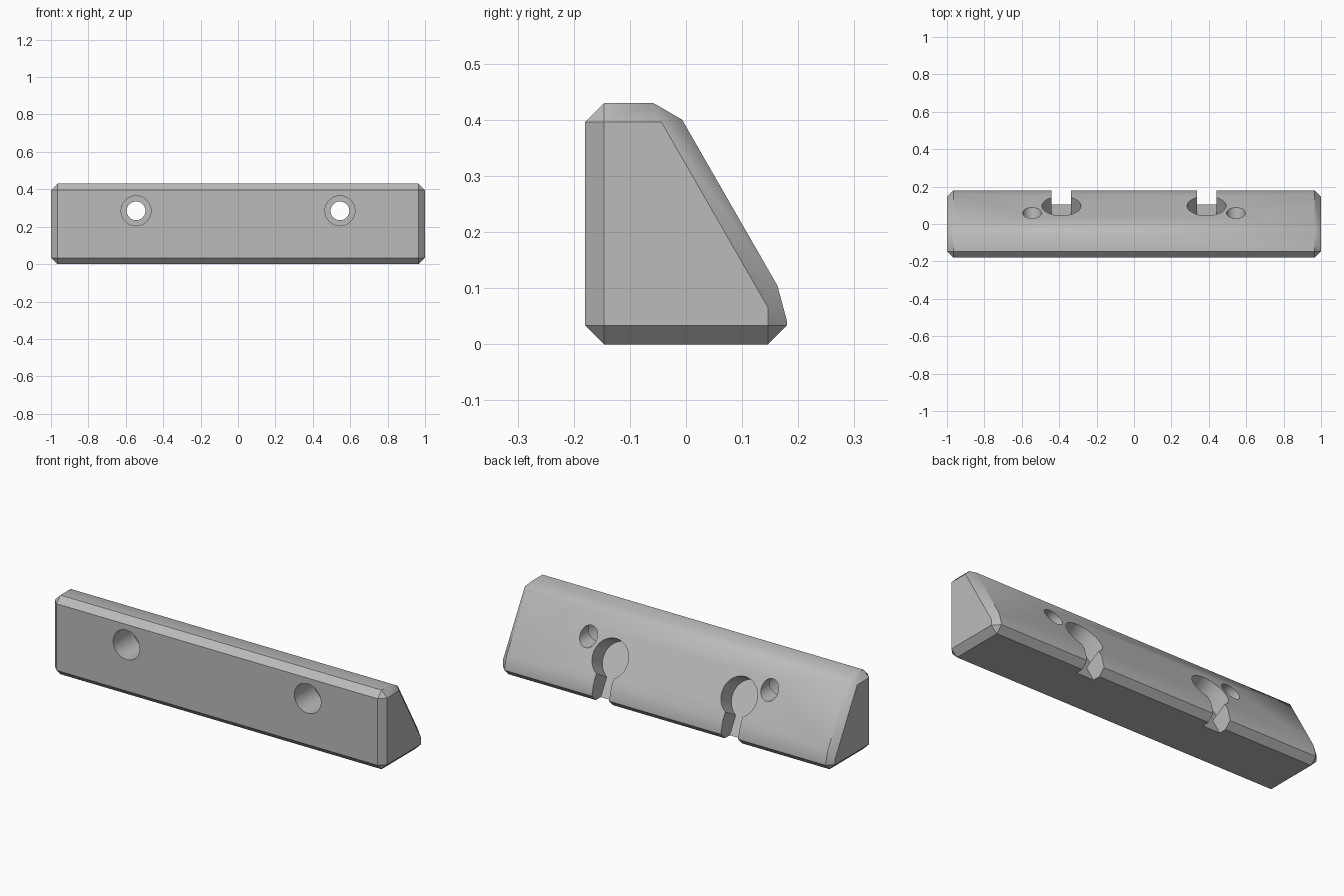
import bpy, bmesh, math
from mathutils import Matrix, Vector

default_cube = bpy.data.objects.get("Cube")
if default_cube:
    bpy.data.objects.remove(default_cube, do_unlink=True)

grey = bpy.data.materials.new("plain_grey")
grey.use_nodes = True
grey.diffuse_color = (0.5, 0.5, 0.5, 1)
grey.node_tree.nodes["Principled BSDF"].inputs["Base Color"].default_value = (0.5, 0.5, 0.5, 1)


def prism(name, outline, depth, matrix, bevel=0):
    """Extrude a flat outline along local z, place it, optionally chamfer every edge."""
    bm = bmesh.new()
    face = bm.faces.new([bm.verts.new((x, y, 0)) for x, y in outline])
    new = bmesh.ops.extrude_face_region(bm, geom=[face])["geom"]
    bmesh.ops.translate(bm, vec=(0, 0, depth),
                        verts=[v for v in new if isinstance(v, bmesh.types.BMVert)])
    bm.transform(matrix)
    bmesh.ops.recalc_face_normals(bm, faces=bm.faces[:])
    if bevel:
        bmesh.ops.bevel(bm, geom=bm.edges[:], offset=bevel, offset_type='OFFSET',
                        segments=1, profile=0.5, affect='EDGES')
    mesh = bpy.data.meshes.new(name)
    bm.to_mesh(mesh)
    bm.free()
    mesh.materials.append(grey)
    obj = bpy.data.objects.new(name, mesh)
    bpy.context.collection.objects.link(obj)
    return obj


def arc(radius, start=0, end=360, steps=64):
    angles = [math.radians(start + (end - start) * i / steps) for i in range(steps + 1)]
    if end - start == 360:
        angles.pop()
    return [(radius * math.cos(a), radius * math.sin(a)) for a in angles]


# Bar: wedge section in the y-z plane, swept along x and chamfered all round
along_x = Matrix(((0, 0, 1, -1), (1, 0, 0, 0), (0, 1, 0, 0), (0, 0, 0, 1)))
section = [(-0.18, 0), (0.18, 0), (0.18, 0.075), (-0.024, 0.43), (-0.18, 0.43)]
bar = prism("wedge_bar", section, 2, along_x, bevel=0.034)

# Cutters: counterbored screw holes and keyhole pockets, mirrored left and right
into_back = Matrix.Rotation(math.radians(-90), 4, 'X')
square_to_slope = Matrix.Rotation(math.radians(-60), 4, 'X')
slot, reach, pocket = 0.052, 0.5, 0.104
keyhole = arc(pocket, 120, 420) + [(slot, reach), (-slot, reach)]
normal = Vector((0, math.sin(math.radians(60)), 0.5))

cutters = []
for side in (-1, 1):
    hole_x = side * 0.545
    cutters.append(prism("screw_hole_cutter", arc(0.05), 0.6,
                         Matrix.Translation((hole_x, -0.3, 0.285)) @ into_back))
    cutters.append(prism("counterbore_cutter", arc(0.08), 0.29,
                         Matrix.Translation((hole_x, -0.3, 0.285)) @ into_back))
    floor = Vector((side * 0.388, 0.097, 0.22)) - normal * 0.104
    cutters.append(prism("keyhole_cutter", keyhole, 0.4,
                         Matrix.Translation(floor) @ square_to_slope))

bpy.ops.object.select_all(action='DESELECT')
bpy.context.view_layer.objects.active = bar
bar.select_set(True)
for cutter in cutters:
    cutter.hide_render = True
    cut = bar.modifiers.new(cutter.name, 'BOOLEAN')
    cut.operation = 'DIFFERENCE'
    cut.solver = 'EXACT'
    cut.object = cutter
    bpy.ops.object.modifier_apply(modifier=cut.name)
for cutter in cutters:
    bpy.data.objects.remove(cutter, do_unlink=True)

# Soften the shallow chamfers and round walls, keep the hard edges
bpy.ops.object.shade_smooth_by_angle(angle=math.radians(35))
